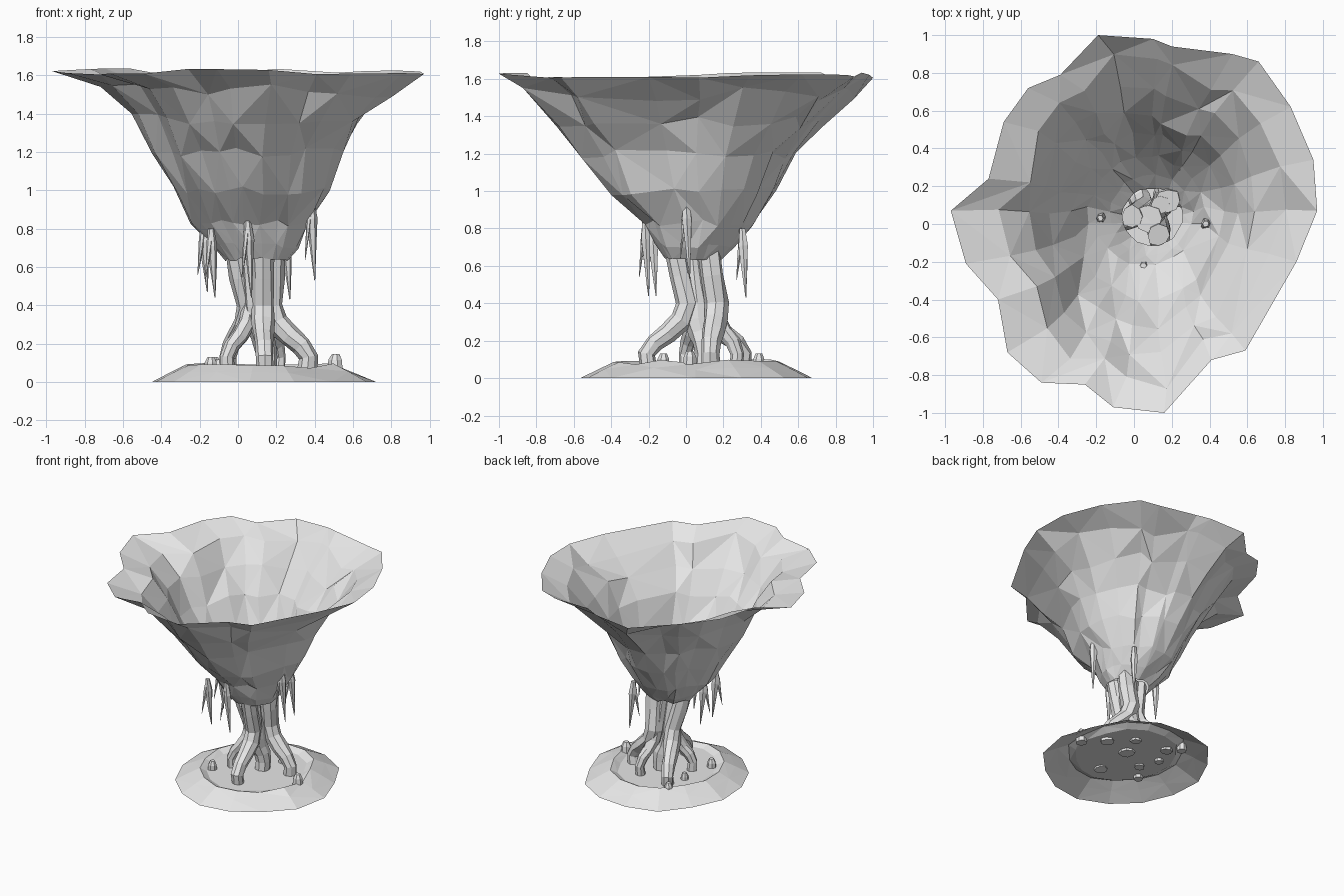
import bpy, bmesh, math, random
from mathutils import Vector

random.seed(4)
if "Cube" in bpy.data.objects:
    bpy.data.objects.remove(bpy.data.objects["Cube"])

clay = bpy.data.materials.new("light_grey")
clay.use_nodes = True
clay.diffuse_color = (0.8, 0.8, 0.8, 1)
clay.node_tree.nodes["Principled BSDF"].inputs["Base Color"].default_value = (0.8, 0.8, 0.8, 1)


def finish(name, bm):
    mesh = bpy.data.meshes.new(name)
    bm.to_mesh(mesh)
    bm.free()
    mesh.materials.append(clay)
    obj = bpy.data.objects.new(name, mesh)
    bpy.context.collection.objects.link(obj)
    return obj


def skin(name, rings, cap_start=False, cap_end=False, triangles=False):
    """Join closed rings of points with faces, all turned outward or up."""
    bm = bmesh.new()
    loops = [[bm.verts.new(p) for p in ring] for ring in rings]
    n = len(loops[0])
    for k, (a, b) in enumerate(zip(loops, loops[1:])):
        for i in range(n):
            j = (i + 1) % n
            if not triangles:
                bm.faces.new((a[i], a[j], b[j], b[i]))
            elif (i + k) % 2:
                bm.faces.new((a[i], a[j], b[j]))
                bm.faces.new((a[i], b[j], b[i]))
            else:
                bm.faces.new((a[i], a[j], b[i]))
                bm.faces.new((a[j], b[j], b[i]))
    if cap_start:
        bm.faces.new(loops[0][::-1])
    if cap_end:
        bm.faces.new(loops[-1])
    return finish(name, bm)


def tube(name, path, sides=8, wobble=0.1):
    """Tapered tube through (x, y, z, radius) stations."""
    pts = [Vector(p[:3]) for p in path]
    rings = []
    for k, p in enumerate(pts):
        along = (pts[min(k + 1, len(pts) - 1)] - pts[max(k - 1, 0)]).normalized()
        side = along.cross(Vector((0, 1, 0.05))).normalized()
        other = along.cross(side)
        ring = []
        for i in range(sides):
            t = math.tau * i / sides
            r = path[k][3] * random.uniform(1 - wobble, 1 + wobble)
            ring.append(p + r * (side * math.cos(t) + other * math.sin(t)))
        rings.append(ring)
    return skin(name, rings, True, True)


# Canopy: open funnel whose pleats follow the ragged rim
rim = [(0.97, 0.07), (0.95, 0.34), (0.83, 0.62), (0.66, 0.86), (0.52, 0.9), (0.2, 0.94),
       (0.1, 0.98), (-0.19, 1), (-0.39, 0.79), (-0.56, 0.72), (-0.69, 0.54), (-0.77, 0.24),
       (-0.97, 0.07), (-0.89, -0.21), (-0.72, -0.4), (-0.67, -0.68), (-0.49, -0.84),
       (-0.26, -0.85), (-0.11, -0.97), (0.16, -1), (0.41, -0.72), (0.59, -0.67), (0.86, -0.2)]
# z, x min, x max, y min, y max, pleat strength
levels = [(0.64, -0.06, 0.26, -0.11, 0.19, 0), (0.71, -0.13, 0.31, -0.16, 0.26, 0.1),
          (0.83, -0.24, 0.37, -0.22, 0.36, 0.2), (1, -0.32, 0.46, -0.4, 0.47, 0.35),
          (1.2, -0.44, 0.53, -0.53, 0.56, 0.55), (1.37, -0.55, 0.64, -0.67, 0.7, 0.75),
          (1.52, -0.69, 0.78, -0.8, 0.83, 0.9)]
folds = [(1.05, 0.13), (-2.25, 0.06)]
rings = []
for z, x0, x1, y0, y1, pleat in levels:
    cx, cy = (x0 + x1) / 2, (y0 + y1) / 2
    ring = []
    for px, py in rim:
        t = math.atan2(py, px)
        s = 1 + pleat * (math.hypot(px, py) / 0.95 - 1)
        for angle, depth in folds:
            gap = math.remainder(t - angle, math.tau)
            s -= pleat * (1.2 - pleat) * 2 * depth * math.exp(-(gap / 0.22) ** 2)
        s *= random.uniform(0.97, 1.04)
        ring.append((cx + (x1 - x0) / 2 * s * math.cos(t), cy + (y1 - y0) / 2 * s * math.sin(t),
                     z + random.uniform(-0.03, 0.03) * (0.4 + pleat)))
    rings.append(ring)
rings.append([(x, y, 1.615 + random.uniform(-0.015, 0.02)) for x, y in rim])
skin("canopy", rings, triangles=True)

# Ground: sloping skirt, raised lip and sunken floor
sides = 15
wave = [random.uniform(0.98, 1.06) for _ in range(sides)]
lip = [random.uniform(-0.012, 0.022) for _ in range(sides)]


def ground_ring(radius, z, bump):
    return [(0.12 + radius * w * math.cos(math.tau * i / sides),
             0.05 + (radius + 0.045) * w * math.sin(math.tau * i / sides), z + bump * h)
            for i, (w, h) in enumerate(zip(wave, lip))]


skin("ground", [ground_ring(0.57, 0, 0), ground_ring(0.47, 0.045, 0.6),
                ground_ring(0.39, 0.08, 1), ground_ring(0.34, 0.065, 0)],
     cap_end=True, triangles=True)


# Trunk: stems lean from crown to waist, then arch over a knee to the foot
def stem(name, crown, waist, foot, thick):
    crown, waist, foot = Vector(crown), Vector(waist), Vector(foot)
    path = []
    for z, blend in ((0.69, 0), (0.55, 0.45), (0.4, 1)):
        path.append((*crown.lerp(waist, blend), z, thick))
    for z, reach in ((0.31, 0.16), (0.24, 0.52), (0.19, 0.85), (0.13, 1.05), (0.05, 1)):
        path.append((*waist.lerp(foot, reach), z, thick * (1 - 0.25 * reach)))
    tube(name, path)


stem("front_stem", (0.13, -0.06), (0.13, 0.01), (0.14, -0.2), 0.06)
stem("left_stem", (0.18, 0.12), (0.17, 0.16), (0.36, 0.13), 0.066)
stem("back_stem", (-0.01, 0.04), (0.05, 0.09), (-0.05, 0.3), 0.06)
stem("core_stem", (0.08, 0.03), (0.1, 0.06), (0.15, 0.1), 0.075)
stem("side_root", (0.07, 0.05), (0.07, 0.06), (-0.05, 0), 0.05)
stem("rear_root", (0.14, 0.1), (0.15, 0.15), (0.21, 0.27), 0.05)

# Hanging vines: a long tapering strand with a slim side strand
vines = [(0.05, -0.22, 0.84, 0.4), (0.38, 0, 0.96, 0.43), (-0.14, -0.18, 0.8, 0.36),
         (0.25, 0.3, 0.8, 0.37), (-0.18, 0.03, 0.82, 0.35)]
strands = [("long", 1, 0.02, 0.028), ("short", 0.75, -0.03, 0.016)]
for k, (x, y, top, length) in enumerate(vines):
    for part, reach, drift, thick in strands:
        path = []
        for fall, swell in ((0, 0.6), (0.25, 1), (0.55, 0.65), (0.8, 0.35), (1, 0.08)):
            path.append((x + drift * fall, y + drift * fall, top - fall * reach * length,
                         thick * swell))
        tube(f"{part}_vine_{k + 1}", path, 6)

# Small stumps standing on the floor
stumps = [(0.51, 0.02, 0.04), (-0.14, -0.12, 0.035), (-0.12, 0.39, 0.035), (-0.1, 0.16, 0.03)]
for k, (x, y, r) in enumerate(stumps):
    top = 0.03 + r * 2.9
    tube(f"stump_{k + 1}", [(x, y, 0.04, r), (x, y, top - 0.03, r * 0.9), (x, y, top, r * 0.5)], 7)
